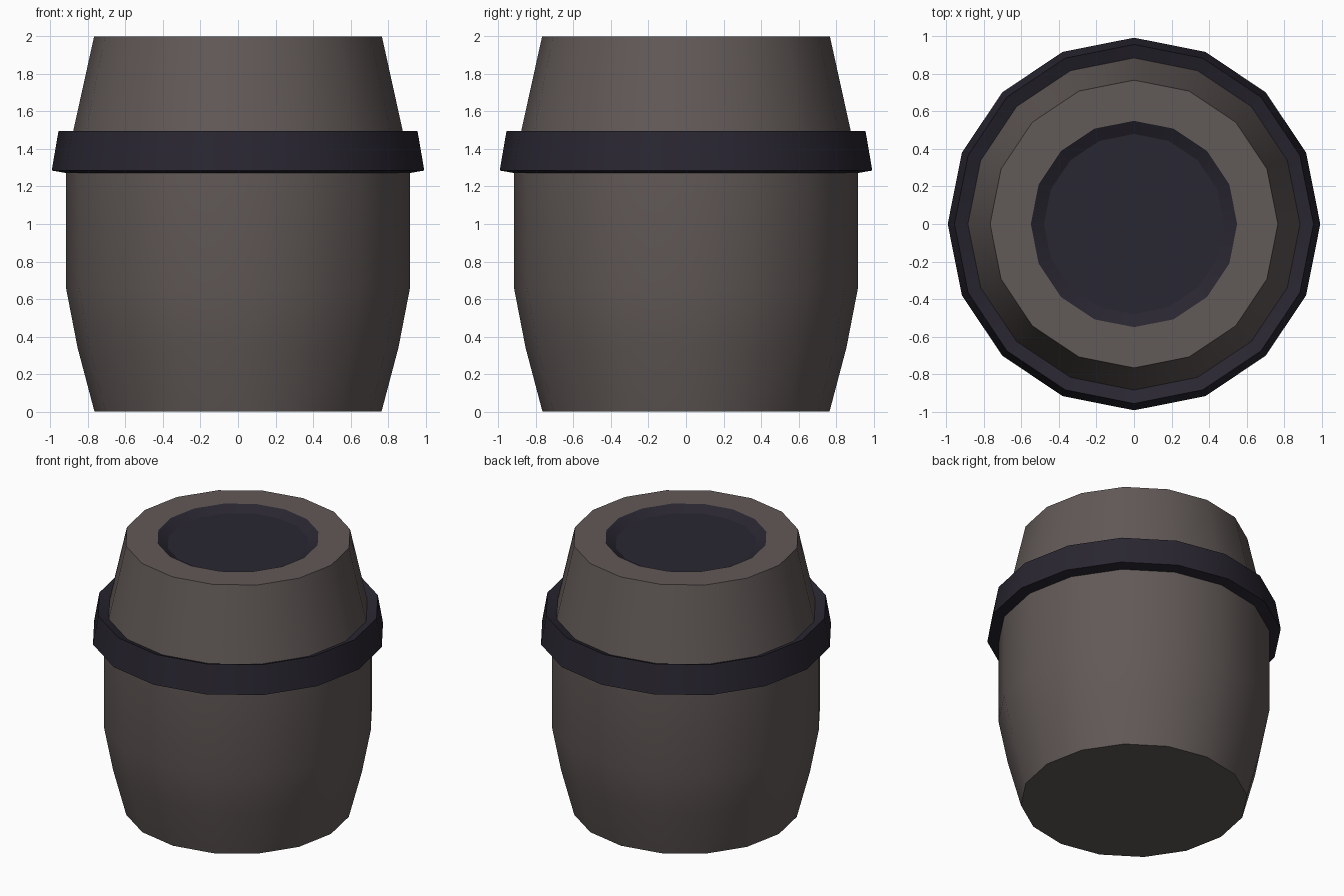
import bpy, bmesh, math

if "Cube" in bpy.data.objects:
    bpy.data.objects.remove(bpy.data.objects["Cube"])

SIDES = 16


def material(name, rgb):
    m = bpy.data.materials.new(name)
    m.diffuse_color = (*rgb, 1)
    m.use_nodes = True
    m.node_tree.nodes["Principled BSDF"].inputs["Base Color"].default_value = m.diffuse_color
    return m


brown = material("worn_brown", (0.12, 0.10, 0.095))
dark = material("dark_slate", (0.022, 0.019, 0.030))


def lathe(name, profile, mat, cap_start=False, cap_end=False):
    """Turn an (r, z) profile, listed bottom-outside to top-inside, into a 16-sided shell."""
    bm = bmesh.new()
    rings = []
    for r, z in profile:
        ring = []
        for i in range(SIDES):
            a = 2 * math.pi * i / SIDES
            ring.append(bm.verts.new((r * math.cos(a), r * math.sin(a), z)))
        rings.append(ring)
    for lo, hi in zip(rings, rings[1:]):
        for i in range(SIDES):
            j = (i + 1) % SIDES
            bm.faces.new((lo[i], lo[j], hi[j], hi[i]))
    if cap_start:
        bm.faces.new(rings[0][::-1])
    if cap_end:
        bm.faces.new(rings[-1])
    me = bpy.data.meshes.new(name)
    bm.to_mesh(me)
    bm.free()
    ob = bpy.data.objects.new(name, me)
    bpy.context.collection.objects.link(ob)
    me.materials.append(mat)
    bpy.ops.object.select_all(action='DESELECT')
    ob.select_set(True)
    bpy.context.view_layer.objects.active = ob
    bpy.ops.object.shade_smooth_by_angle(angle=math.radians(30))
    return ob


# Tapered barrel body with closed base
lathe("body", [(0.765, 0), (0.855, 0.34), (0.917, 0.66), (0.917, 1.272)],
      brown, cap_start=True)

# Flared collar, with a shallow gutter on its top
lathe("collar", [(0.917, 1.272), (0.993, 1.285), (0.957, 1.495), (0.885, 1.465)], dark)

# Conical lid with a flat rim
lathe("lid", [(0.885, 1.465), (0.767, 2.0), (0.55, 2.0)], brown)

# Shallow recessed disc in the lid
lathe("top_recess", [(0.55, 2.0), (0.48, 1.96)], dark, cap_end=True)
